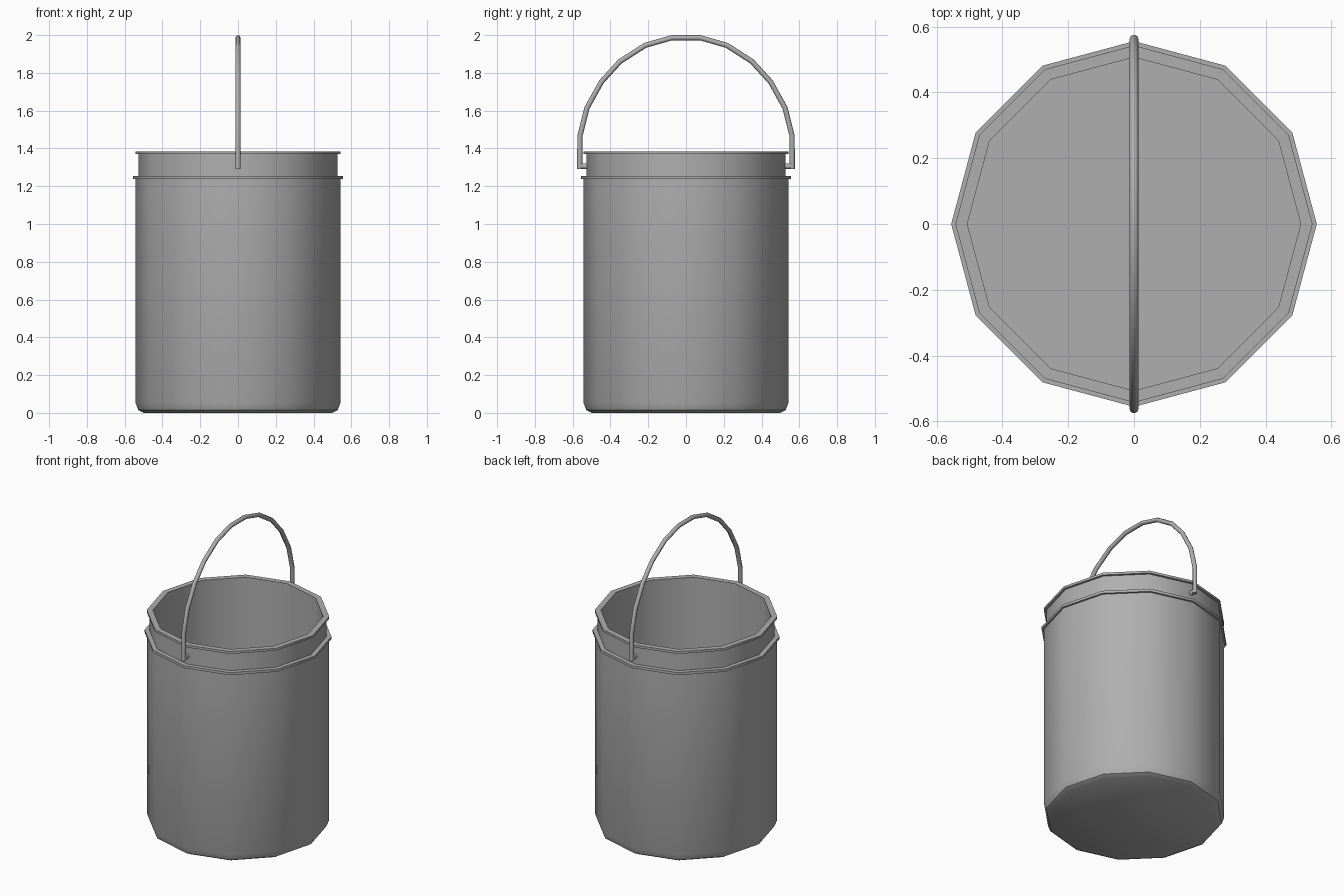
import bpy, bmesh, math

if "Cube" in bpy.data.objects:
    bpy.data.objects.remove(bpy.data.objects["Cube"])

SIDES = 12

# Dark grey metal shared by all parts
metal = bpy.data.materials.new("dark_grey")
metal.diffuse_color = (0.43, 0.43, 0.43, 1)
metal.use_nodes = True
metal.node_tree.nodes["Principled BSDF"].inputs["Base Color"].default_value = metal.diffuse_color


def finish(obj, deg):
    """Smooth shading with sharp edges, plus the shared material."""
    bpy.ops.object.select_all(action='DESELECT')
    obj.select_set(True)
    bpy.context.view_layer.objects.active = obj
    bpy.ops.object.shade_smooth_by_angle(angle=math.radians(deg))
    obj.data.materials.clear()
    obj.data.materials.append(metal)


def lathe(name, profile):
    """Revolve an (r, z) profile around z; both ends are closed by flat discs."""
    bm = bmesh.new()
    rings = []
    for r, z in profile:
        rings.append([bm.verts.new((r * math.cos(2 * math.pi * i / SIDES),
                                    r * math.sin(2 * math.pi * i / SIDES), z))
                      for i in range(SIDES)])
    for a, b in zip(rings, rings[1:]):
        for i in range(SIDES):
            j = (i + 1) % SIDES
            bm.faces.new((a[i], a[j], b[j], b[i]))
    bm.faces.new(rings[0])
    bm.faces.new(rings[-1])
    bmesh.ops.recalc_face_normals(bm, faces=bm.faces)
    mesh = bpy.data.meshes.new(name)
    bm.to_mesh(mesh)
    bm.free()
    obj = bpy.data.objects.new(name, mesh)
    bpy.context.collection.objects.link(obj)
    finish(obj, 40)


# Bucket: underside, outer wall, flange, collar, rim, then inner wall and floor
lathe("bucket", [
    (0.50, 0.0), (0.528, 0.015), (0.543, 0.055),
    (0.543, 1.237), (0.556, 1.237), (0.556, 1.254), (0.528, 1.254),
    (0.528, 1.37), (0.543, 1.37), (0.543, 1.385),
    (0.507, 1.385), (0.507, 0.03)])

# Arched wire handle in the y-z plane
half = [(0.562, 1.29), (0.562, 1.465), (0.524, 1.615), (0.448, 1.752),
        (0.35, 1.86), (0.216, 1.946), (0.075, 1.986)]
path = half + [(-y, z) for y, z in reversed(half)]
curve = bpy.data.curves.new("handle", 'CURVE')
curve.dimensions = '3D'
curve.bevel_depth = 0.0138
curve.bevel_resolution = 2
curve.use_fill_caps = True
spline = curve.splines.new('POLY')
spline.points.add(len(path) - 1)
for p, (y, z) in zip(spline.points, path):
    p.co = (0, y, z, 1)
handle = bpy.data.objects.new("handle", curve)
bpy.context.collection.objects.link(handle)
bpy.ops.object.select_all(action='DESELECT')
handle.select_set(True)
bpy.context.view_layer.objects.active = handle
bpy.ops.object.convert(target='MESH')
finish(bpy.context.object, 50)

# Pegs joining the handle ends to the collar
for side, label in ((-1, "front"), (1, "back")):
    bpy.ops.mesh.primitive_cylinder_add(
        vertices=8, radius=0.0155, depth=0.05,
        location=(0, side * 0.537, 1.306), rotation=(math.pi / 2, 0, 0))
    peg = bpy.context.object
    peg.name = "handle_peg_" + label
    peg.scale.x = 0.88
    finish(peg, 50)
